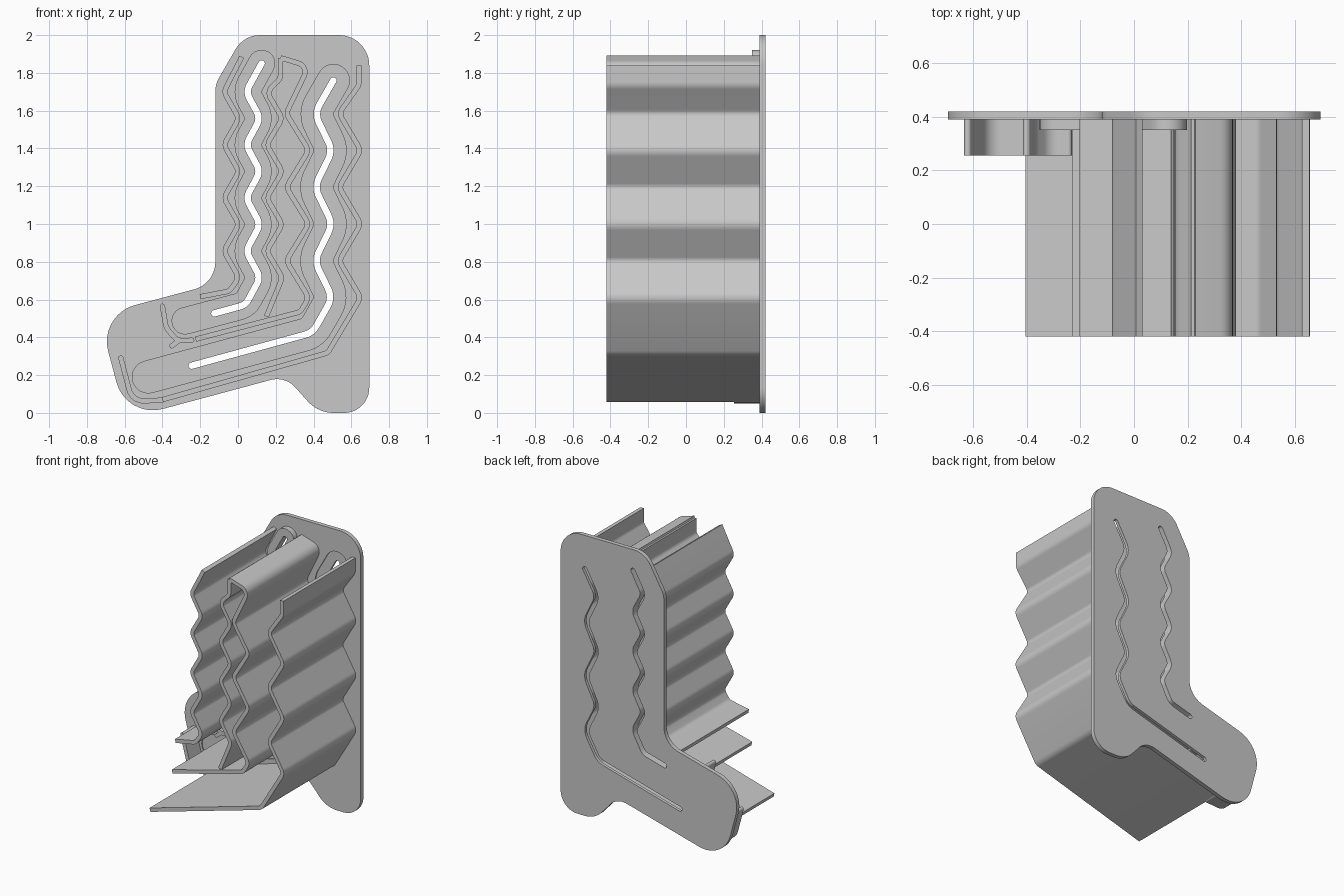
import bpy, bmesh, math
from mathutils import Vector

cube = bpy.data.objects.get("Cube")
if cube:
    bpy.data.objects.remove(cube)

grey = bpy.data.materials.new("plain_grey")
grey.use_nodes = True
COLOUR = (0.58, 0.58, 0.58, 1)
grey.diffuse_color = COLOUR
grey.node_tree.nodes["Principled BSDF"].inputs["Base Color"].default_value = COLOUR

FRONT, PLATE, BACK = -0.42, 0.39, 0.42


def fillet(a, b, c, r, n=8):
    """Points of an arc of radius r that rounds corner b."""
    a, b, c = Vector(a), Vector(b), Vector(c)
    u, v = (a - b).normalized(), (c - b).normalized()
    half = u.angle(v) / 2
    if half > 1.55:
        return [b]
    reach = min(r / math.tan(half), (a - b).length * 0.49, (c - b).length * 0.49)
    r = reach * math.tan(half)
    centre = b + (u + v).normalized() * (r / math.sin(half))
    p, q = b + u * reach - centre, b + v * reach - centre
    sweep = math.atan2(p.x * q.y - p.y * q.x, p.dot(q))
    side = Vector((-p.y, p.x))
    return [centre + p * math.cos(sweep * i / n) + side * math.sin(sweep * i / n)
            for i in range(n + 1)]


def round_path(points, r):
    path = [Vector(points[0])]
    for a, b, c in zip(points, points[1:], points[2:]):
        path += fillet(a, b, c, r)
    return path + [Vector(points[-1])]


def ribbon(points, width, r, round_ends=False):
    """Outline of a strip of the given width along a rounded path."""
    path, h = round_path(points, r), width / 2
    left, right = [], []
    for i, p in enumerate(path):
        d = (path[min(i + 1, len(path) - 1)] - path[max(i - 1, 0)]).normalized()
        side = Vector((-d.y, d.x)) * h
        left.append(p + side)
        right.append(p - side)

    def cap(centre, start):
        if not round_ends:
            return []
        s = start - centre
        ahead = Vector((s.y, -s.x))
        return [centre + s * math.cos(t) + ahead * math.sin(t)
                for t in [math.pi * k / 12 for k in range(1, 12)]]
    return left + cap(path[-1], left[-1]) + right[::-1] + cap(path[0], right[0])


def extrude(name, outline, y0, y1):
    bm = bmesh.new()
    face = bm.faces.new([bm.verts.new((p[0], y0, p[1])) for p in outline])
    new = bmesh.ops.extrude_face_region(bm, geom=[face])["geom"]
    for v in new:
        if isinstance(v, bmesh.types.BMVert):
            v.co.y = y1
    bmesh.ops.recalc_face_normals(bm, faces=bm.faces)
    mesh = bpy.data.meshes.new(name)
    bm.to_mesh(mesh)
    bm.free()
    mesh.materials.append(grey)
    obj = bpy.data.objects.new(name, mesh)
    bpy.context.collection.objects.link(obj)
    return obj


def activate(obj):
    bpy.ops.object.select_all(action='DESELECT')
    obj.select_set(True)
    bpy.context.view_layer.objects.active = obj


def cut(obj, cutter):
    activate(obj)
    mod = obj.modifiers.new("cut", 'BOOLEAN')
    mod.operation, mod.solver, mod.object = 'DIFFERENCE', 'EXACT', cutter
    bpy.ops.object.modifier_apply(modifier=mod.name)


def zigzag(xa, xb, top, step, count):
    return [((xa, xb)[i % 2], top - i * step) for i in range(count)]


def narrow(xa, xb):
    return zigzag(xa, xb, 1.70, 0.1405, 8)


def wide(xa, xb):
    return zigzag(xa, xb, 1.585, 0.195, 6)


# Boot-shaped back plate: corner x, corner z, rounding
corners = [(-0.12, 1.74, 0.15), (0.03, 2.0, 0.15), (0.695, 2.0, 0.16),
           (0.695, 0, 0.185), (0.424, 0, 0.185), (0.25, 0.195, 0.13),
           (-0.5915, -0.031, 0.2), (-0.739, 0.519, 0.2), (-0.12, 0.684, 0.15)]
outline = []
for i, (x, z, r) in enumerate(corners):
    before, after = corners[i - 1], corners[(i + 1) % len(corners)]
    outline += fillet(before[:2], (x, z), after[:2], r, 12)
back_plate = extrude("back_plate", outline, PLATE, BACK)

# Raised pad, shallow recess and the two wavy slots
narrow_line = [(0.125, 1.85)] + narrow(0.042, 0.118) + [(0.04, 0.572)]
wide_line = [(0.505, 1.76)] + wide(0.405, 0.5) + [(0.395, 0.425)]
slot_pad = extrude("slot_pad", ribbon(narrow_line + [(-0.28, 0.487)], 0.144, 0.09, True),
                   PLATE - 0.04, PLATE)
recess = extrude("recess_cutter", ribbon(wide_line + [(-0.475, 0.19)], 0.17, 0.11, True),
                 PLATE - 0.01, PLATE + 0.008)
narrow_slot = extrude("narrow_slot_cutter",
                      ribbon(narrow_line + [(-0.125, 0.527)], 0.034, 0.07, True), 0.3, 0.5)
wide_slot = extrude("wide_slot_cutter",
                    ribbon(wide_line + [(-0.245, 0.25)], 0.034, 0.1, True), 0.3, 0.5)
for part, cutter in ((back_plate, recess), (back_plate, narrow_slot),
                     (back_plate, wide_slot), (slot_pad, narrow_slot)):
    cut(part, cutter)
for cutter in (recess, narrow_slot, wide_slot):
    bpy.data.objects.remove(cutter)

# Wavy walls that stand out from the plate
walls = {
    "left_wall": [(0.02, 1.885)] + narrow(-0.075, 0.005)
    + [(-0.045, 0.645), (-0.2, 0.615)],
    "middle_wall_narrow_side": [(0.225, 1.88), (0.225, 1.77)]
    + narrow(0.152, 0.235) + [(0.15, 0.51)],
    "middle_wall_wide_side": [(0.225, 1.88), (0.375, 1.835)]
    + wide(0.255, 0.375) + [(0.33, 0.535), (-0.225, 0.39)],
    "right_wall": [(0.64, 1.84), (0.64, 1.735)]
    + wide(0.535, 0.65) + [(0.475, 0.318), (-0.4, 0.07)],
}
parts = [back_plate, slot_pad]
for name, points in walls.items():
    parts.append(extrude(name, ribbon(points, 0.027, 0.05), FRONT, PLATE))

# Short hooks at the toe
hooks = {
    "toe_hook": [(-0.62, 0.29), (-0.56, 0.06), (-0.4, 0.068)],
    "instep_hook": [(-0.4, 0.565), (-0.38, 0.45), (-0.32, 0.38), (-0.245, 0.385)],
    "instep_tab": [(-0.31, 0.385), (-0.35, 0.355)],
}
for name, points in hooks.items():
    parts.append(extrude(name, ribbon(points, 0.027, 0.08, True), 0.255, PLATE))

for part in parts:
    activate(part)
    bpy.ops.object.shade_smooth_by_angle(angle=math.radians(25))
